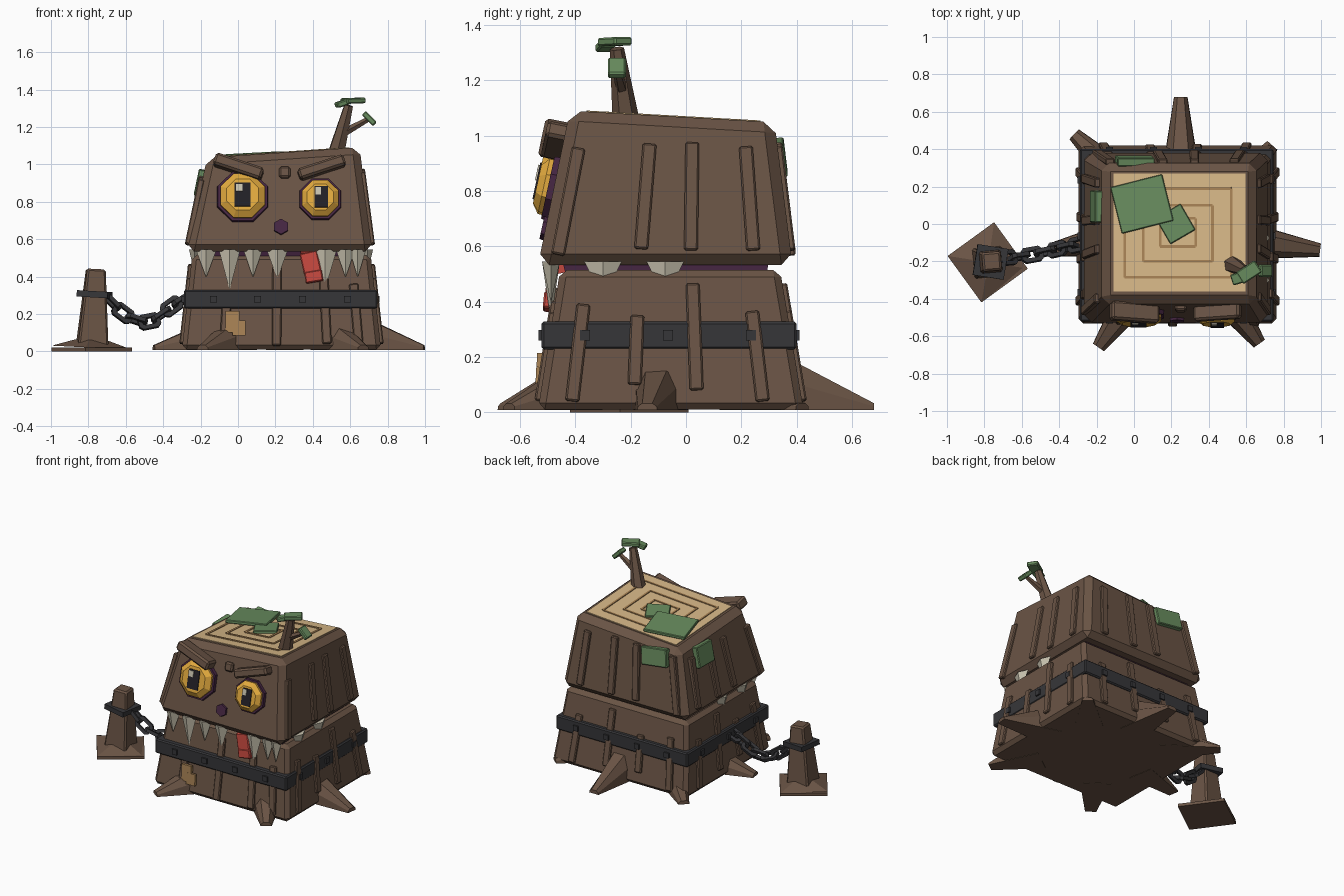
import bpy, bmesh, math
from mathutils import Vector as V

if "Cube" in bpy.data.objects:
    bpy.data.objects.remove(bpy.data.objects["Cube"])


def material(name, r, g, b):
    m = bpy.data.materials.new(name)
    lin = [(c / 255 / 12.92) if c < 10 else ((c / 255 + 0.055) / 1.055) ** 2.4 for c in (r, g, b)]
    m.diffuse_color = (*lin, 1)
    m.use_nodes = True
    m.node_tree.nodes["Principled BSDF"].inputs["Base Color"].default_value = m.diffuse_color
    return m


BARK = material("bark brown", 106, 84, 69)
CREAM = material("cut wood cream", 214, 183, 135)
TAN = material("ring tan", 170, 132, 86)
IRON = material("iron grey", 54, 54, 57)
PURPLE = material("dark purple", 70, 38, 66)
YELLOW = material("eye yellow", 226, 170, 62)
BONE = material("tooth bone", 202, 196, 176)
RED = material("tongue red", 196, 72, 62)
GREEN = material("leaf green", 104, 140, 94)
BLACK = material("pupil black", 34, 32, 38)


def finish(bm, name, mat, bevel=0):
    bmesh.ops.recalc_face_normals(bm, faces=bm.faces)
    if bevel:
        bmesh.ops.bevel(bm, geom=bm.edges[:], offset=bevel, segments=1, affect='EDGES', clamp_overlap=True)
    me = bpy.data.meshes.new(name)
    bm.to_mesh(me)
    bm.free()
    me.materials.append(mat)
    ob = bpy.data.objects.new(name, me)
    bpy.context.collection.objects.link(ob)
    return ob


def loft(name, ring_a, ring_b, mat, bevel=0):
    """Closed solid between two rings of points."""
    bm = bmesh.new()
    a, b = [[bm.verts.new(p) for p in r] for r in (ring_a, ring_b)]
    n = len(a)
    bm.faces.new(a)
    bm.faces.new(b)
    for i in range(n):
        j = (i + 1) % n
        bm.faces.new((a[i], a[j], b[j], b[i]))
    return finish(bm, name, mat, bevel)


def bar(name, p0, p1, w, d, normal, mat, bevel=0, taper=1):
    """Rectangular bar from p0 to p1; d is its size along the normal."""
    p0, p1 = V(p0), V(p1)
    side = (p1 - p0).cross(V(normal)).normalized()
    up = side.cross(p1 - p0).normalized()
    ring = lambda p, k: [p + side * x * w * k / 2 + up * y * d * k / 2
                         for x, y in ((1, 1), (-1, 1), (-1, -1), (1, -1))]
    return loft(name, ring(p0, 1), ring(p1, taper), mat, bevel)


def cone(name, p0, p1, r0, r1, n, mat, turn=0.5, bevel=0):
    p0, p1 = V(p0), V(p1)
    q = (p1 - p0).to_track_quat('Z', 'Y')
    ring = lambda p, r: [p + q @ V((r * math.cos((i + turn) * math.tau / n),
                                    r * math.sin((i + turn) * math.tau / n), 0)) for i in range(n)]
    return loft(name, ring(p0, r0), ring(p1, r1), mat, bevel)


def rect(b, z):
    """Ring from bounds (x0, x1, y0, y1); z is a number or a function of x, y."""
    zf = z if callable(z) else (lambda x, y: z)
    return [V((x, y, zf(x, y))) for x, y in ((b[0], b[2]), (b[1], b[2]), (b[1], b[3]), (b[0], b[3]))]


def top_z(x, y, off=0):
    return 1.087 + 0.068 * (x - 0.6) - 0.057 * (y + 0.37) + off


# Stump: lower jaw, mouth lining, upper head, cut top
LOW = ((-0.30, 0.765, -0.535, 0.425), 0.01, (-0.245, 0.71, -0.455, 0.34), 0.515)
UP = ((-0.275, 0.72, -0.535, 0.385), 0.533, (-0.165, 0.65, -0.42, 0.32), 1.06)
loft("lower_stump", rect(LOW[0], LOW[1]), rect(LOW[2], LOW[3]), BARK, 0.025)
loft("mouth_lining", rect((-0.2, 0.66, -0.43, 0.29), 0.48), rect((-0.2, 0.66, -0.45, 0.3), 0.56), PURPLE)
loft("upper_stump", rect(UP[0], UP[1]), rect(UP[2], top_z), BARK, 0.04)
TOP = (-0.11, 0.595, -0.36, 0.27)
loft("cut_top", rect(TOP, lambda x, y: top_z(x, y, -0.02)),
     rect(TOP, lambda x, y: top_z(x, y, 0.005)), CREAM)

# Growth rings on the cut top
for b in ((-0.05, 0.52, -0.285, 0.19), (0.05, 0.42, -0.2, 0.1), (0.14, 0.33, -0.12, 0.03)):
    r = rect(b, lambda x, y: top_z(x, y, 0.006))
    for i in range(4):
        bar("growth_ring", r[i], r[(i + 1) % 4], 0.014, 0.008, (0, 0, 1), TAN)


# Bark ribs, placed on the sloping faces
def on_face(body, side, u, z):
    b0, z0, b1, z1 = body
    t = (z - z0) / (z1 - z0)
    x0, x1, y0, y1 = [p + (q - p) * t for p, q in zip(b0, b1)]
    mix = lambda lo, hi: (lo + hi) / 2 + u * (hi - lo) / 2
    return {"right": V((x1, mix(y0, y1), z)), "left": V((x0, mix(y0, y1), z)),
            "front": V((mix(x0, x1), y0, z)), "back": V((mix(x0, x1), y1, z))}[side]


NORMAL = {"right": (1, 0, 0), "left": (-1, 0, 0), "front": (0, -1, 0), "back": (0, 1, 0)}
UP_RIBS = ((-0.86, 0.57, 0.955), (-0.2, 0.59, 0.97), (0.2, 0.585, 0.975), (0.7, 0.585, 0.96))
LOW_RIBS = ((-0.75, 0.04, 0.39), (-0.28, 0.1, 0.35), (0.2, 0.08, 0.465), (0.7, 0.04, 0.365))
FRONT_RIBS = ((-0.58, 0.04, 0.3), (-0.05, 0.03, 0.45), (0.46, 0.04, 0.4), (0.78, 0.04, 0.36))
for side in NORMAL:
    rows = [(LOW, FRONT_RIBS if side == "front" else LOW_RIBS)]
    if side != "front":
        rows.append((UP, UP_RIBS))
    for body, ribs in rows:
        for u, z0, z1 in ribs:
            off = -0.04 if side == "left" and body is UP else 0
            bar("bark_rib", on_face(body, side, u, z0), on_face(body, side, u, z1 + off),
                0.05, 0.034, NORMAL[side], BARK, 0.006)

# Iron belt with square studs
BELT = (-0.29, 0.745, -0.522, 0.4)
loft("iron_belt", rect(BELT, 0.228), rect(BELT, 0.328), IRON, 0.008)
for side, n in NORMAL.items():
    spots = (-0.13, 0.105, 0.345, 0.585) if n[1] else (-0.365, -0.065, 0.235)
    for s in spots:
        c = V((s, BELT[2 if n[1] < 0 else 3], 0)) if n[1] else V((BELT[0 if n[0] < 0 else 1], s, 0))
        bar("belt_stud", c + V((0, 0, 0.26)), c + V((0, 0, 0.297)), 0.037, 0.022, n, IRON)

# Roots
for (x0, y0), (x1, y1), h, w in (((0.25, 0.28), (0.25, 0.68), 0.235, 0.1),
                                 ((0.60, -0.09), (0.995, -0.14), 0.21, 0.1),
                                 ((-0.12, -0.08), (-0.45, -0.14), 0.17, 0.09),
                                 ((-0.03, 0.2), (-0.32, 0.48), 0.19, 0.1),
                                 ((0.53, 0.18), (0.74, 0.42), 0.18, 0.09),
                                 ((0.47, -0.36), (0.67, -0.64), 0.2, 0.1),
                                 ((0.02, -0.36), (-0.19, -0.66), 0.2, 0.1)):
    d = V((x1 - x0, y1 - y0, 0)).normalized()
    s = V((-d.y, d.x, 0))
    ring = lambda p, k, ht: [V(p).to_3d() + s * u * k + V((0, 0, 0.008 + v * ht)) for u, v in
                             ((-1, 0), (-0.95, 0.55), (-0.5, 1), (0.5, 1), (0.95, 0.55), (1, 0))]
    loft("root", ring((x0, y0), w, h), ring((x1, y1), 0.036, 0.025), BARK)


# Face: eyes, nose, brows
def face(x, z, off=0):
    y = UP[0][2] + (z - UP[1]) * 0.218
    return V((x, y, z)) + V((0, -0.977, 0.213)) * off


slope = V((0, 0.213, 0.977))
for x, z, r, pw, ph, px in ((0.025, 0.825, 0.15, 0.085, 0.13, 0.0), (0.44, 0.812, 0.123, 0.07, 0.115, 0.005)):
    cone("eye_socket", face(x, z, -0.02), face(x, z, 0.025), r, r * 0.96, 8, PURPLE)
    cone("eyeball", face(x, z, 0.0), face(x, z, 0.04), r * 0.86, r * 0.86, 8, YELLOW)
    cone("eyeball_front", face(x, z, 0.04), face(x, z, 0.065), r * 0.86, r * 0.62, 8, YELLOW)
    c = face(x + px, z, 0.066)
    bar("pupil", c - slope * ph / 2, c + slope * ph / 2, pw, 0.009, (0, -1, 0.218), BLACK)
    g = face(x + px - pw * 0.22, z + ph * 0.27, 0.072)
    bar("eye_glint", g - slope * 0.02, g + slope * 0.02, pw * 0.42, 0.008, (0, -1, 0.218), BONE)
cone("nose", face(0.23, 0.665, -0.02), face(0.23, 0.665, 0.015), 0.047, 0.042, 6, PURPLE)
bar("left_brow", face(-0.125, 1.02, 0.035), face(0.13, 0.935, 0.035), 0.065, 0.1, (0, -1, 0.2), BARK, 0.012)
bar("right_brow", face(0.325, 0.935, 0.03), face(0.57, 1.015, 0.03), 0.06, 0.09, (0, -1, 0.2), BARK, 0.012)
bar("brow_knot", face(0.25, 0.925), face(0.25, 0.985), 0.06, 0.05, (0, -1, 0.2), BARK, 0.01)


# Teeth and tongue
def tooth(x, y, wx, wy, tip):
    ring = lambda k, z: [(x + wx * k, y, z), (x, y - wy * k, z), (x - wx * k, y, z), (x, y + wy * k, z)]
    loft("tooth", ring(1, 0.545), ring(0.04, tip), BONE)


for x, w, tip in ((-0.17, 0.056, 0.40), (-0.045, 0.058, 0.335), (0.08, 0.052, 0.40), (0.21, 0.058, 0.395),
                  (0.465, 0.064, 0.335), (0.575, 0.052, 0.40), (0.64, 0.045, 0.40)):
    tooth(x, -0.488, w, 0.032, tip)
for x in (-0.232, 0.692):
    for y in (-0.3, -0.075):
        tooth(x, y, 0.03, 0.068, 0.42)
bar("tongue_back", (0.385, -0.4, 0.53), (0.385, -0.49, 0.51), 0.1, 0.03, (0, 0, 1), RED)
bar("tongue", (0.375, -0.482, 0.53), (0.4, -0.494, 0.42), 0.095, 0.03, (0, -1, 0), RED, 0.006)
bar("tongue_tip", (0.40, -0.494, 0.43), (0.41, -0.5, 0.37), 0.095, 0.036, (0, -1, 0), RED, 0.006)

# Bare wood patches on the front
bar("bare_patch", (-0.03, -0.533, 0.1), (-0.03, -0.528, 0.215), 0.075, 0.02, (0, -1, 0), TAN)
bar("bare_patch_small", (0.005, -0.536, 0.085), (0.005, -0.532, 0.165), 0.07, 0.018, (0, -1, 0), TAN)


# Moss plates on top, left and back
def moss(x, y, w, l, deg, off):
    d = V((-math.sin(math.radians(deg)), math.cos(math.radians(deg)))) * l / 2
    a, b = [V((x + k * d.x, y + k * d.y, top_z(x + k * d.x, y + k * d.y, off))) for k in (-1, 1)]
    bar("top_moss", a, b, w, 0.022, (-0.068, 0.057, 1), GREEN, 0.004)


moss(0.043, 0.107, 0.285, 0.255, 14, 0.02)
moss(0.222, 0.0, 0.155, 0.16, 30, 0.012)
bar("left_moss", on_face(UP, "left", 0.38, 0.83), on_face(UP, "left", 0.38, 0.97), 0.17, 0.05, (-1, 0, 0), GREEN, 0.005)
bar("back_moss", on_face(UP, "back", -0.54, 0.86), on_face(UP, "back", -0.54, 0.98), 0.2, 0.045, (0, 1, 0), GREEN, 0.005)

# Twig with leaves
cone("twig", (0.52, -0.215, 1.04), (0.592, -0.25, 1.315), 0.05, 0.026, 6, BARK)
cone("side_twig", (0.55, -0.23, 1.16), (0.695, -0.25, 1.24), 0.024, 0.014, 5, BARK)
for a, b, w in (((0.565, -0.29, 1.338), (0.665, -0.225, 1.342), 0.075),
                ((0.525, -0.3, 1.315), (0.59, -0.28, 1.337), 0.06)):
    bar("leaf", a, b, w, 0.03, (0, 0, 1), GREEN, 0.006)
bar("side_leaf", (0.672, -0.25, 1.275), (0.732, -0.25, 1.215), 0.065, 0.03, (1, 0, 1), GREEN, 0.006)

# Tether post with foot and cuff
cone("post_foot", (-0.782, -0.205, 0.0), (-0.782, -0.205, 0.02), 0.217, 0.217, 4, BARK, -0.1)
cone("post_foot_slope", (-0.782, -0.205, 0.02), (-0.78, -0.205, 0.06), 0.217, 0.09, 4, BARK, -0.1)
cone("post", (-0.78, -0.205, 0.03), (-0.76, -0.2, 0.44), 0.115, 0.07, 4, BARK, 0.4, 0.01)
cone("post_cuff", (-0.768, -0.203, 0.288), (-0.766, -0.203, 0.322), 0.118, 0.118, 4, IRON, 0.4)


# Chain of angular links, alternately flat and on edge
def link(c, along, normal, half_len=0.06, half_w=0.042, t=0.011):
    d = V(along).normalized()
    s = V(normal).cross(d).normalized()
    n = d.cross(s)
    bm = bmesh.new()
    loops = []
    for u, v in ((1, 0.6), (0.7, 1), (-0.7, 1), (-1, 0.6), (-1, -0.6), (-0.7, -1), (0.7, -1), (1, -0.6)):
        loops.append([bm.verts.new(V(c) + d * u * (half_len - i) + s * v * (half_w - i) + n * k)
                      for i, k in ((0, t), (0, -t), (2 * t, -t), (2 * t, t))])
    for i in range(8):
        a, b = loops[i], loops[(i + 1) % 8]
        for j in range(4):
            bm.faces.new((a[j], a[(j + 1) % 4], b[(j + 1) % 4], b[j]))
    finish(bm, "chain_link", IRON)


PATH = [(-0.675, -0.18, 0.265), (-0.615, -0.175, 0.205), (-0.545, -0.165, 0.168), (-0.475, -0.15, 0.16),
        (-0.41, -0.135, 0.195), (-0.355, -0.122, 0.24), (-0.3, -0.11, 0.275)]
for i, p in enumerate(PATH):
    d = V(PATH[min(i + 1, 6)]) - V(PATH[max(i - 1, 0)])
    tilt = V((0.1, -1, 0.4))
    link(p, d, tilt if i % 2 else tilt.cross(d))
